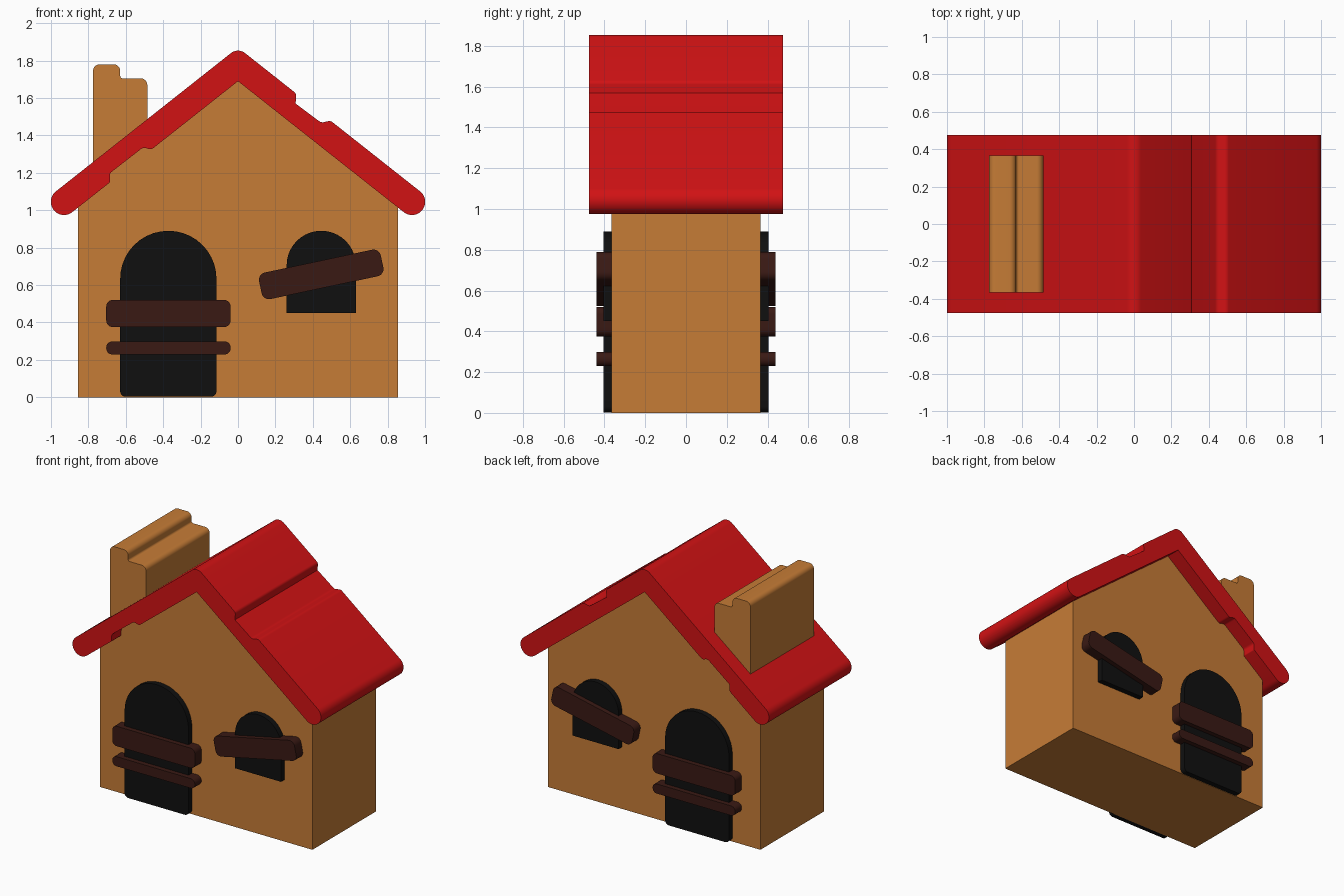
import bpy, bmesh
from math import radians, cos, sin, hypot
from mathutils import Vector

cube = bpy.data.objects.get("Cube")
if cube:
    bpy.data.objects.remove(cube, do_unlink=True)


def material(name, rgb):
    mat = bpy.data.materials.new(name)
    mat.use_nodes = True
    colour = (*rgb, 1)
    mat.diffuse_color = colour
    mat.node_tree.nodes["Principled BSDF"].inputs["Base Color"].default_value = colour
    return mat


TAN = material("tan", (0.565, 0.202, 0.037))
RED = material("red", (0.64, 0.006, 0.007))
BLACK = material("black", (0.005, 0.005, 0.005))
BROWN = material("brown", (0.042, 0.01, 0.007))


def rounded(corners, steps=10):
    """Turn (x, z, radius) corners into an outline with filleted corners."""
    outline = []
    for i, (x, z, r) in enumerate(corners):
        p = Vector((x, z))
        if r == 0:
            outline.append(p)
            continue
        a = (Vector(corners[i - 1][:2]) - p).normalized()
        b = (Vector(corners[(i + 1) % len(corners)][:2]) - p).normalized()
        half = a.angle(b) / 2
        start = p + a * (r * cos(half) / sin(half))
        end = p + b * (r * cos(half) / sin(half))
        centre = p + (a + b).normalized() * (r / sin(half))
        u, v = start - centre, end - centre
        sweep = u.angle(v)
        for k in range(steps + 1):
            t = k / steps
            outline.append(centre + (u * sin((1 - t) * sweep) + v * sin(t * sweep)) / sin(sweep))
    return outline


def slab(name, corners, half_depth, mat):
    """Extrude a front outline symmetrically along y."""
    bm = bmesh.new()
    face = bm.faces.new([bm.verts.new((p.x, -half_depth, p.y)) for p in rounded(corners)])
    new = bmesh.ops.extrude_face_region(bm, geom=[face])["geom"]
    verts = [g for g in new if isinstance(g, bmesh.types.BMVert)]
    bmesh.ops.translate(bm, verts=verts, vec=(0, 2 * half_depth, 0))
    bmesh.ops.recalc_face_normals(bm, faces=bm.faces)
    mesh = bpy.data.meshes.new(name)
    bm.to_mesh(mesh)
    bm.free()
    mesh.materials.append(mat)
    obj = bpy.data.objects.new(name, mesh)
    bpy.context.collection.objects.link(obj)
    bpy.ops.object.select_all(action="DESELECT")
    obj.select_set(True)
    bpy.context.view_layer.objects.active = obj
    bpy.ops.object.shade_smooth_by_angle(angle=radians(35))
    return obj


def arch(name, x0, x1, z0, z1, foot):
    r = (x1 - x0) / 2 - 0.0005
    slab(name, [(x0, z0, foot), (x1, z0, foot), (x1, z1, r), (x0, z1, r)], 0.405, BLACK)


def plank(name, x, z, length, width, r, tilt=0):
    c, s = cos(radians(tilt)), sin(radians(tilt))
    corners = []
    for i, j in ((-1, -1), (1, -1), (1, 1), (-1, 1)):
        u, v = i * length / 2, j * width / 2
        corners.append((x + u * c - v * s, z + u * s + v * c, r))
    slab(name, corners, 0.44, BROWN)


# Walls, reaching slightly into the roof
SLOPE, UNDER, RIDGE = 0.79, 1.69, 1.87
WALL_X, SUNK = 0.855, 0.07
eave = UNDER + SUNK - SLOPE * WALL_X
slab("walls", [(-WALL_X, 0, 0), (WALL_X, 0, 0), (WALL_X, eave, 0),
               (0, UNDER + SUNK, 0), (-WALL_X, eave, 0)], 0.365, TAN)

# Roof with round eaves, a worn notch on top and one underneath
length = hypot(1, SLOPE)
d = Vector((1, -SLOPE)) / length
n = Vector((SLOPE, 1)) / length
R = (RIDGE - UNDER) / 2 / length
CX = 0.93
tip = Vector((CX, (RIDGE + UNDER) / 2 - SLOPE * CX)) + d * R
top, low = tip + n * R, tip - n * R
cap = R * 0.995
slab("roof", [
    (0, RIDGE, 0.06),
    (0.312, RIDGE - SLOPE * 0.312, 0.025), (0.308, 1.57, 0),
    (0.445, 1.468, 0.03), (0.495, RIDGE - SLOPE * 0.495, 0.03),
    (top.x, top.y, cap), (low.x, low.y, cap),
    (0, UNDER, 0),
    (-0.465, UNDER - SLOPE * 0.465, 0.03), (-0.505, 1.338, 0.03),
    (-0.685, 1.198, 0.025), (-0.685, UNDER - SLOPE * 0.685, 0.01),
    (-low.x, low.y, cap), (-top.x, top.y, cap),
], 0.475, RED)

# Stepped chimney
slab("chimney", [(-0.775, 1.2, 0), (-0.485, 1.42, 0), (-0.485, 1.705, 0.035),
                 (-0.63, 1.705, 0.015), (-0.63, 1.78, 0.035), (-0.775, 1.78, 0.035)],
     0.365, TAN)

# Dark openings, showing front and back
arch("doorway", -0.63, -0.115, 0.003, 0.89, 0.03)
arch("window", 0.26, 0.63, 0.45, 0.89, 0)

# Boards nailed across the openings
plank("upper_door_plank", -0.372, 0.448, 0.665, 0.145, 0.035)
plank("lower_door_plank", -0.372, 0.264, 0.665, 0.07, 0.033)
plank("window_plank", 0.445, 0.657, 0.665, 0.145, 0.04, 12)
